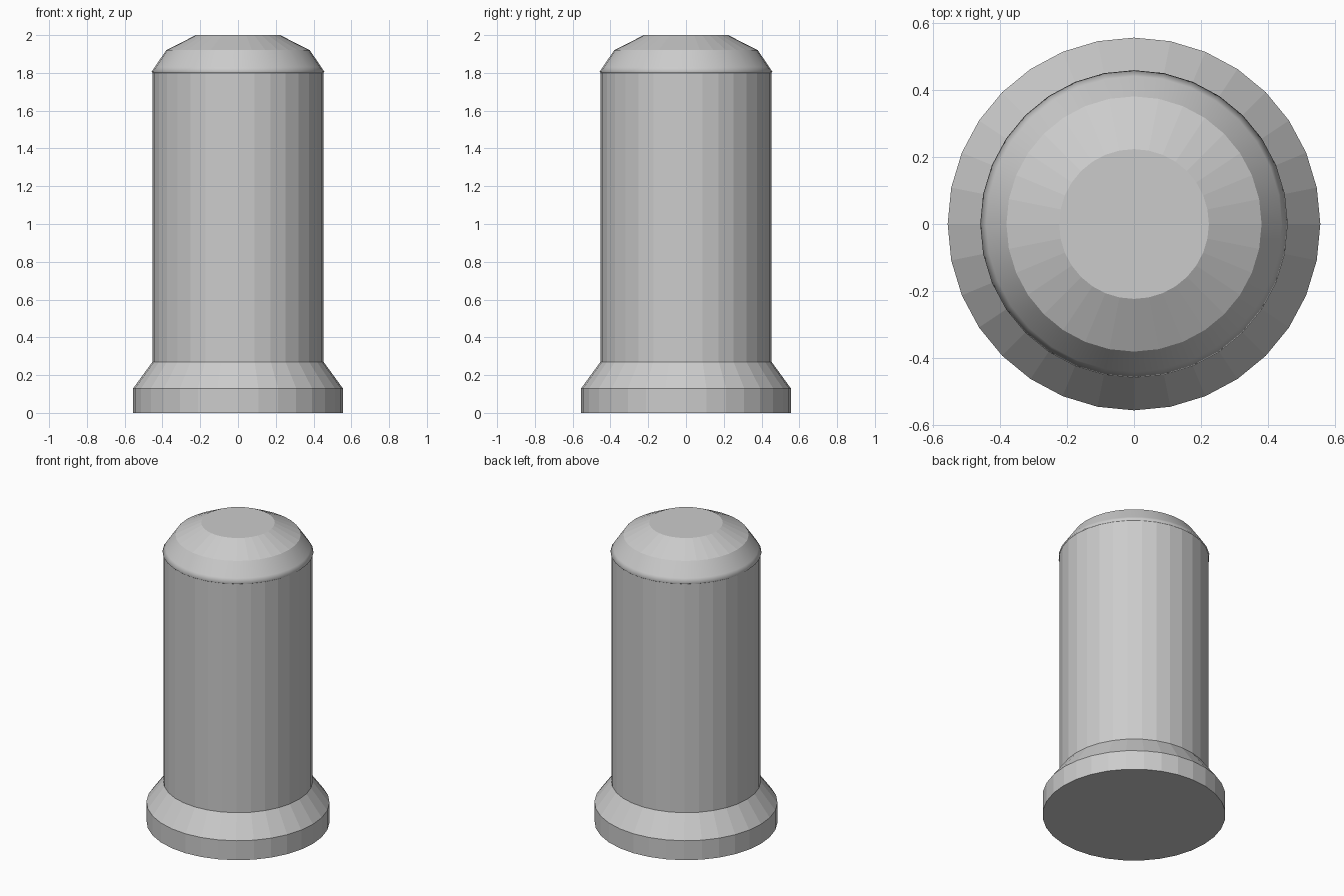
import bpy, bmesh
from math import cos, sin, tau

if "Cube" in bpy.data.objects:
    bpy.data.objects.remove(bpy.data.objects["Cube"])

SIDES = 32


def lathe(name, profile, smooth_bands=()):
    """Revolve (radius, z) points from bottom to top and close both ends."""
    bm = bmesh.new()
    rings = [[bm.verts.new((r * cos(tau * i / SIDES), r * sin(tau * i / SIDES), z))
              for i in range(SIDES)] for r, z in profile]
    for k in range(len(rings) - 1):
        a, b = rings[k], rings[k + 1]
        for i in range(SIDES):
            j = (i + 1) % SIDES
            face = bm.faces.new((a[i], a[j], b[j], b[i]))
            face.smooth = k in smooth_bands
    bm.faces.new(rings[0][::-1])
    bm.faces.new(rings[-1])
    mesh = bpy.data.meshes.new(name)
    bm.to_mesh(mesh)
    bm.free()
    obj = bpy.data.objects.new(name, mesh)
    bpy.context.collection.objects.link(obj)
    return obj


# Faceted post with its flared foot
lathe("post", [(0.555, 0), (0.555, 0.13), (0.453, 0.27), (0.453, 1.81)])

# Chamfered cap with a slim lip and a smooth shoulder
lathe("cap", [(0.453, 1.80), (0.458, 1.805), (0.44, 1.832), (0.38, 1.92), (0.223, 2.0)],
      smooth_bands=(0, 1, 2))
